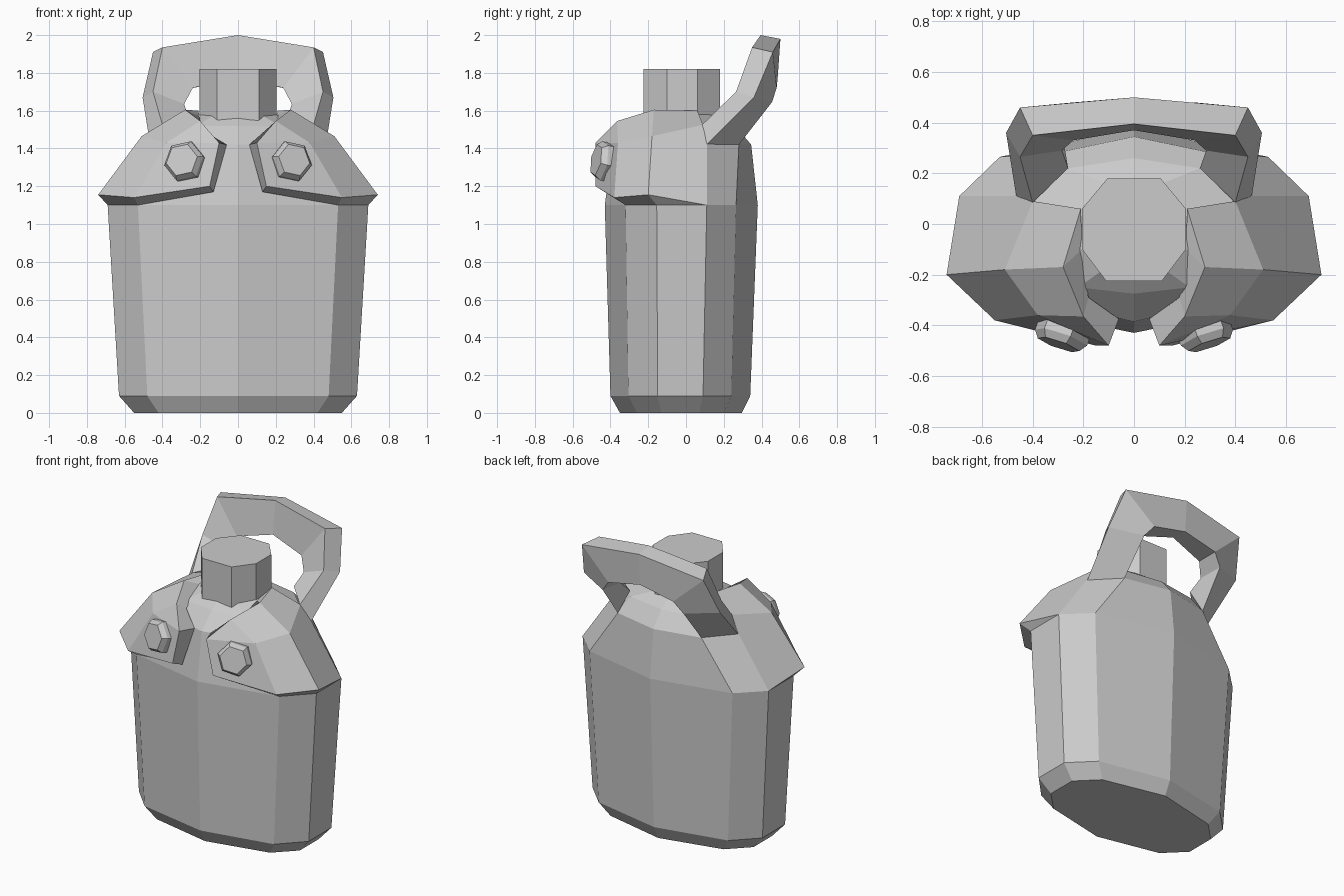
import bpy, bmesh, math
from mathutils import Vector

if "Cube" in bpy.data.objects:
    bpy.data.objects.remove(bpy.data.objects["Cube"])


def make_object(name, verts, faces, mirror=False):
    """Flat shaded mesh; optionally mirrored over x = 0."""
    bm = bmesh.new()
    for s in ((1, -1) if mirror else (1,)):
        vs = [bm.verts.new((x * s, y, z)) for x, y, z in verts]
        for f in faces:
            bm.faces.new([vs[i] for i in (f if s == 1 else f[::-1])])
    bmesh.ops.recalc_face_normals(bm, faces=bm.faces)
    me = bpy.data.meshes.new(name)
    bm.to_mesh(me)
    bm.free()
    ob = bpy.data.objects.new(name, me)
    bpy.context.collection.objects.link(ob)
    return ob


def loft(name, rings):
    """Skin closed rings of equal point count and cap both ends."""
    n = len(rings[0])
    faces = [(k * n + i, k * n + (i + 1) % n, (k + 1) * n + (i + 1) % n, (k + 1) * n + i)
             for k in range(len(rings) - 1) for i in range(n)]
    last = (len(rings) - 1) * n
    faces += [tuple(range(n))[::-1], tuple(range(last, last + n))]
    return make_object(name, [p for r in rings for p in r], faces)


def full_ring(half, z):
    """Close a half outline (front centre to back centre) by mirroring."""
    pts = [(x, y, z) for x, y in half]
    return pts + [(-x, y, h) for x, y, h in reversed(pts) if x > 0]


# Flask body: ten-sided sections from the base to the shoulder
sections = [
    (0.0, [(0, -.35), (.42, -.26), (.55, -.13), (.55, .07), (.42, .20), (0, .295)]),
    (0.09, [(0, -.40), (.48, -.305), (.63, -.15), (.63, .09), (.48, .24), (0, .34)]),
    (1.1, [(0, -.43), (.53, -.32), (.69, -.155), (.69, .11), (.53, .265), (0, .38)]),
    (1.42, [(0, -.385), (.36, -.30), (.47, -.15), (.47, .11), (.31, .28), (0, .345)]),
    (1.52, [(0, -.275), (.22, -.25), (.38, -.13), (.39, .09), (.26, .22), (0, .26)]),
    (1.58, [(0, -.20), (.12, -.18), (.2, -.1), (.21, .06), (.11, .16), (0, .17)]),
]
loft("flask_body", [full_ring(half, z) for z, half in sections])

# Octagonal cap
cap = [(.11, -.225), (.205, -.1), (.205, .06), (.105, .18)]
loft("cap", [full_ring(cap, 1.5), full_ring(cap, 1.82)])

# Shoulder flaps: raised outer skin with a rim running back to the body
outer = [(.10, -.48, 1.43), (.15, -.48, 1.2), (.55, -.38, 1.14), (.74, -.2, 1.155),
         (.69, .11, 1.1), (.38, -.36, 1.43), (.2, -.365, 1.545), (.28, -.17, 1.605),
         (.51, -.18, 1.465), (.40, .09, 1.525), (.21, .06, 1.6), (.47, .11, 1.42)]
inner = [(.06, -.375, 1.42), (.13, -.405, 1.17), (.53, -.32, 1.1), (.69, -.155, 1.1),
         (.18, -.29, 1.49), (.205, -.1, 1.57)]
skin = [(0, 1, 2, 5), (0, 5, 6), (6, 5, 8, 7), (5, 2, 3, 8), (8, 3, 4, 11, 9), (7, 8, 9, 10)]
rim = [(10, 7, 17), (7, 6, 16, 17), (6, 0, 12, 16), (0, 1, 13, 12), (1, 2, 14, 13),
       (2, 3, 15, 14), (3, 4, 15)]
make_object("shoulder_flaps", outer + inner, skin + rim, mirror=True)

# Flap studs: tapered hexagons lying on the flap fronts
normal = Vector((.32, -.93, .17)).normalized()
side = Vector((0, 0, 1)).cross(normal).normalized()
up = normal.cross(side)
centre = Vector((.28, -.425, 1.33))
stud = []
for radius, height in ((.11, -.02), (.11, .025), (.088, .055)):
    for i in range(6):
        a = math.radians(60 * i - 12)
        stud.append(centre + normal * height + side * radius * math.cos(a) + up * radius * math.sin(a))
walls = [(k + i, k + (i + 1) % 6, k + 6 + (i + 1) % 6, k + 6 + i) for k in (0, 6) for i in range(6)]
make_object("flap_studs", stud, walls + [tuple(range(5, -1, -1)), tuple(range(12, 18))], mirror=True)

# Carry handle: sections (front outer, back outer, back inner, front inner), foot to top
half = [
    [(.40, .085, 1.525), (.465, .11, 1.42), (.31, .28, 1.42), (.26, .22, 1.56)],
    [(.45, .265, 1.70), (.505, .36, 1.67), (.30, .455, 1.645), (.285, .29, 1.635)],
    [(.40, .35, 1.935), (.45, .46, 1.91), (.24, .48, 1.72), (.24, .33, 1.72)],
    [(0, .395, 2.0), (0, .5, 1.98), (0, .485, 1.77), (0, .37, 1.78)],
]
loft("carry_handle", half + [[(-x, y, z) for x, y, z in r] for r in half[2::-1]])
